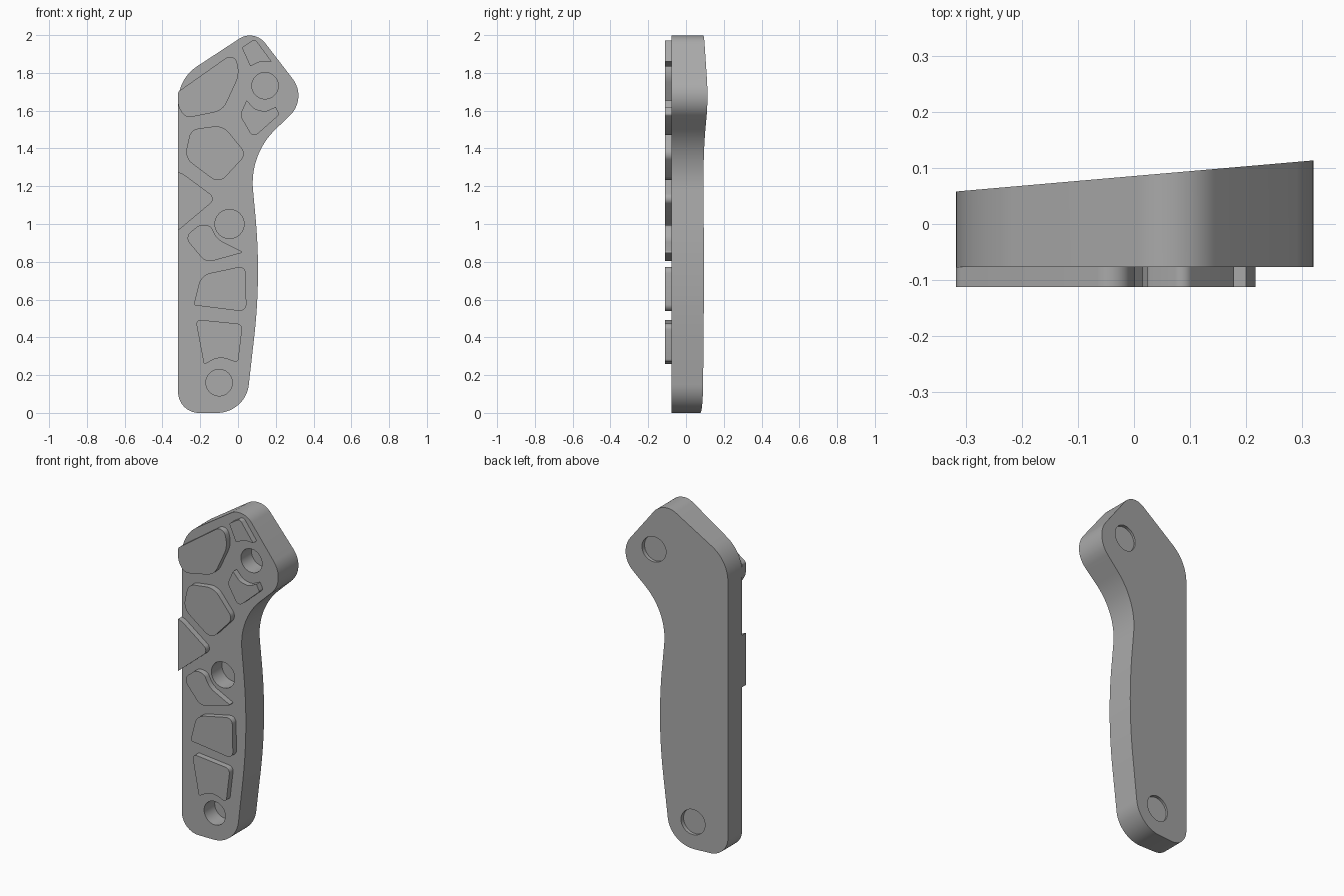
import bpy, bmesh, math
from mathutils import Vector

cube = bpy.data.objects.get("Cube")
if cube:
    bpy.data.objects.remove(cube, do_unlink=True)

grey = bpy.data.materials.new("mid grey")
grey.use_nodes = True
colour = (0.4, 0.4, 0.4, 1)
grey.diffuse_color = colour
grey.node_tree.nodes["Principled BSDF"].inputs["Base Color"].default_value = colour

FRONT, PAD_FRONT = -0.077, -0.112


def back(x):
    """Sloping back face of the body."""
    return 0.0855 + 0.087 * x


def rounded(corners, steps=8):
    """Fillet each corner (x, z, tangent length) with a circular arc."""
    out = []
    for i, (x, z, cut) in enumerate(corners):
        p = Vector((x, z))
        a = Vector(corners[i - 1][:2]) - p
        b = Vector(corners[(i + 1) % len(corners)][:2]) - p
        if cut == 0:
            out.append(p)
            continue
        cut = min(cut, a.length * 0.49 if cut < 0.08 else cut,
                  b.length * 0.49 if cut < 0.08 else cut)
        a.normalize()
        b.normalize()
        half = a.angle(b) / 2
        centre = p + (a + b).normalized() * cut / math.cos(half)
        start, end = p + a * cut - centre, p + b * cut - centre
        sweep = start.angle(end)
        for k in range(steps + 1):
            t = k / steps
            w = math.sin((1 - t) * sweep), math.sin(t * sweep)
            out.append(centre + (start * w[0] + end * w[1]) / math.sin(sweep))
    return out


def slab(name, outline, y_front, y_back):
    """Extrude an outline from a flat front to a back given by x."""
    bm = bmesh.new()
    f = [bm.verts.new((p.x, y_front, p.y)) for p in outline]
    r = [bm.verts.new((p.x, y_back(p.x), p.y)) for p in outline]
    bm.faces.new(f)
    bm.faces.new(r[::-1])
    for i in range(len(f)):
        j = (i + 1) % len(f)
        bm.faces.new((f[i], r[i], r[j], f[j]))
    bmesh.ops.recalc_face_normals(bm, faces=bm.faces[:])
    mesh = bpy.data.meshes.new(name)
    bm.to_mesh(mesh)
    bm.free()
    mesh.materials.append(grey)
    obj = bpy.data.objects.new(name, mesh)
    bpy.context.collection.objects.link(obj)
    return obj


def activate(obj):
    bpy.ops.object.select_all(action='DESELECT')
    obj.select_set(True)
    bpy.context.view_layer.objects.active = obj


def smooth(obj):
    activate(obj)
    bpy.ops.object.shade_smooth_by_angle(angle=math.radians(30))


def drill(obj, x, z, radius, y0, y1):
    """Cut a round pocket along y."""
    ring = [Vector((x + radius * math.cos(a), z + radius * math.sin(a)))
            for a in (math.tau * k / 48 for k in range(48))]
    cutter = slab("pocket_cutter", ring, y0, lambda _: y1)
    cutter.hide_render = True
    mod = obj.modifiers.new("pocket", 'BOOLEAN')
    mod.operation = 'DIFFERENCE'
    mod.solver = 'EXACT'
    mod.object = cutter
    activate(obj)
    bpy.ops.object.modifier_apply(modifier=mod.name)
    bpy.data.objects.remove(cutter, do_unlink=True)


# Handle body: tapered plate with an angled head
body = slab("handle_body", rounded([
    (-0.317, 0, 0.11), (0.04, 0, 0.15), (0.122, 0.72, 0.32),
    (0.062, 1.37, 0.19), (0.369, 1.665, 0.13), (0.086, 2.033, 0.095),
    (-0.317, 1.769, 0.12)], 16), FRONT, back)

# Round pockets: three on the front, shallow ones on the back at both ends
for x, z, radius, both in ((0.143, 1.732, 0.07, True),
                           (-0.045, 1.0, 0.077, False),
                           (-0.10, 0.16, 0.07, True)):
    drill(body, x, z, radius, FRONT - 0.1, FRONT + 0.1)
    if both:
        drill(body, x, z, radius + 0.005, back(x) - 0.018, back(x) + 0.1)
smooth(body)

# Raised grip pads on the front face
pads = {
    "upper_pad": [(-0.317, 1.70, 0.01), (-0.02, 1.91, 0.055), (0.01, 1.795, 0.05),
                  (-0.08, 1.60, 0.05), (-0.28, 1.56, 0.05), (-0.317, 1.625, 0.02)],
    "neck_pad": [(-0.25, 1.50, 0.04), (-0.08, 1.523, 0.05), (0.045, 1.37, 0.04),
                 (-0.10, 1.213, 0.05), (-0.283, 1.35, 0.05)],
    "edge_pad": [(-0.317, 1.275, 0), (-0.29, 1.265, 0.02),
                 (-0.115, 1.135, 0.04), (-0.317, 0.965, 0)],
    "middle_pad": [(-0.20, 1.0, 0.03), (-0.145, 0.99, 0.02), (-0.11, 0.92, 0.035),
                   (0.03, 0.85, 0.015), (-0.17, 0.795, 0.04), (-0.283, 0.93, 0.04)],
    "lower_pad": [(-0.195, 0.73, 0.05), (0.04, 0.78, 0.04),
                  (0.045, 0.535, 0.04), (-0.235, 0.57, 0.01)],
    "bottom_pad": [(-0.225, 0.495, 0.03), (0.025, 0.47, 0.03), (0, 0.265, 0.02),
                   (-0.10, 0.30, 0.05), (-0.18, 0.255, 0.01)],
    "tip_pad": [(0.02, 1.935, 0.01), (0.09, 1.98, 0.02), (0.178, 1.86, 0),
                (0.12, 1.862, 0.03), (0.065, 1.835, 0)],
    "head_pad": [(0.045, 1.655, 0), (0.09, 1.607, 0.02), (0.145, 1.595, 0.02),
                 (0.20, 1.62, 0), (0.22, 1.58, 0.01), (0.08, 1.455, 0.035),
                 (0.01, 1.575, 0.02)],
}
for name, corners in pads.items():
    smooth(slab(name, rounded(corners), PAD_FRONT, lambda _: FRONT))
